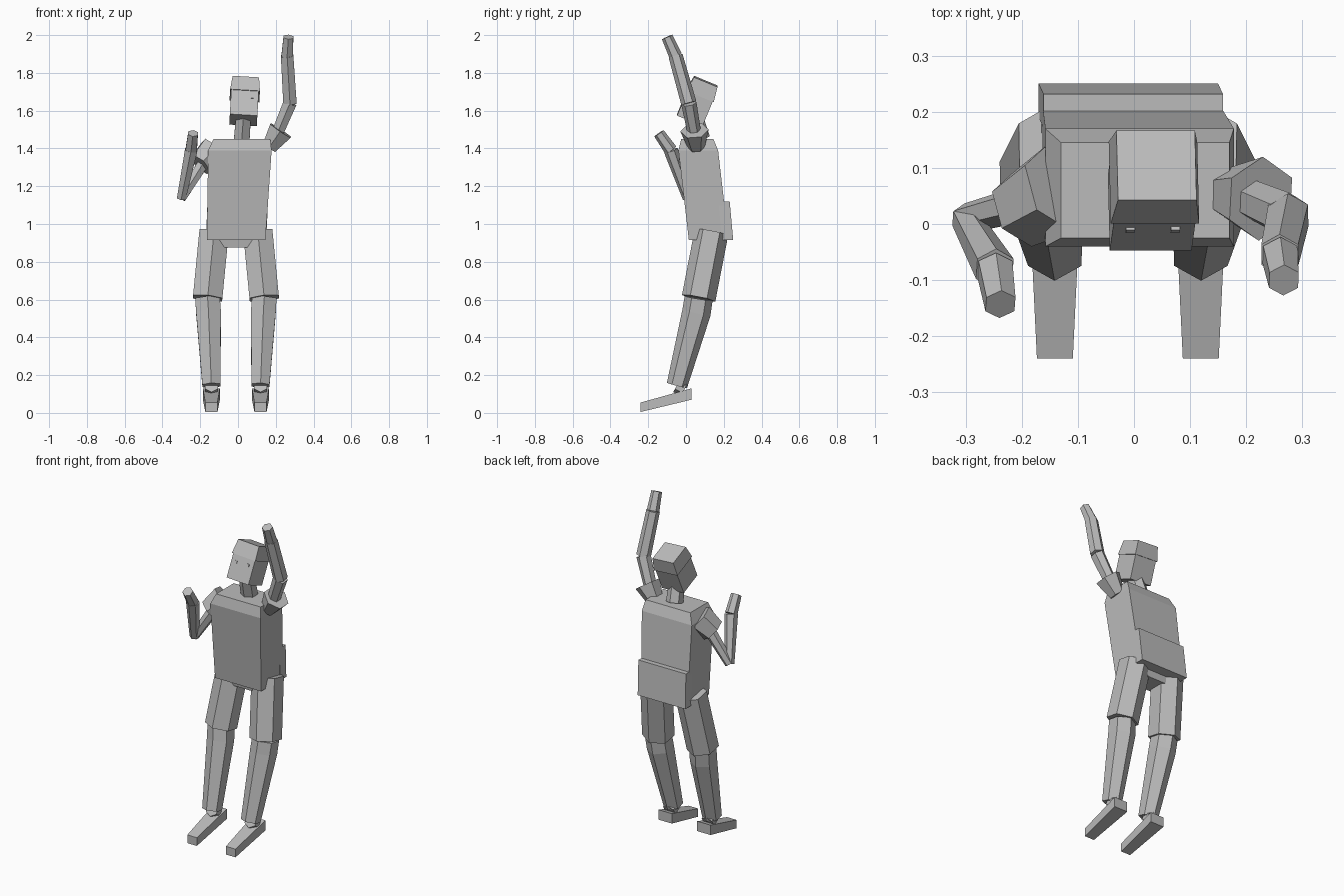
import bpy, bmesh, math
from mathutils import Vector

if "Cube" in bpy.data.objects:
    bpy.data.objects.remove(bpy.data.objects["Cube"], do_unlink=True)

grey = bpy.data.materials.new("plain grey")
grey.use_nodes = True
grey.diffuse_color = (.5, .5, .5, 1)
grey.node_tree.nodes["Principled BSDF"].inputs["Base Color"].default_value = grey.diffuse_color

SIDEWAYS, BACKWARD, UPWARD = Vector((1, 0, 0)), Vector((0, 1, 0)), Vector((0, 0, 1))


def add_ring(bm, centre, direction, reference, half_size, sides):
    """Add one cross-section, square to the given direction."""
    depth_axis = (reference - direction * reference.dot(direction)).normalized()
    width_axis = depth_axis.cross(direction)
    # Four-sided sections are turned and enlarged to become full rectangles
    phase = math.pi / sides if sides == 4 else math.pi / 2
    grow = math.sqrt(2) if sides == 4 else 1
    width, depth = (grow * half for half in half_size)
    ring = []
    for step in range(sides):
        angle = phase + math.tau * step / sides
        offset = width_axis * width * math.cos(angle) + depth_axis * depth * math.sin(angle)
        ring.append(bm.verts.new(centre + offset))
    return ring


def loft(name, points, half_sizes, sides=4, axis=None, reference=BACKWARD):
    """Skin cross-sections along a path and close both ends."""
    bm = bmesh.new()
    rings = []
    for index, point in enumerate(points):
        before = points[max(index - 1, 0)]
        after = points[min(index + 1, len(points) - 1)]
        direction = axis or (after - before).normalized()
        rings.append(add_ring(bm, point, direction, reference, half_sizes[index], sides))
    for lower, upper in zip(rings, rings[1:]):
        for near in range(sides):
            far = (near + 1) % sides
            bm.faces.new((lower[near], lower[far], upper[far], upper[near]))
    bm.faces.new(rings[0])
    bm.faces.new(rings[-1])
    bmesh.ops.recalc_face_normals(bm, faces=bm.faces)
    mesh = bpy.data.meshes.new(name)
    bm.to_mesh(mesh)
    bm.free()
    mesh.materials.append(grey)
    bpy.context.collection.objects.link(bpy.data.objects.new(name, mesh))


def limb(name, points, radii):
    """Six-sided tapered tube with an edge facing front and back."""
    loft(name, points, [(radius, radius) for radius in radii], sides=6)


# Shirt: boxy torso leaning back, with a bevelled shoulder edge
waist = Vector((-.01, .12, .915))
chest = Vector((.01, .065, 1.39))
neckline = Vector((.02, .06, 1.45))
loft("shirt", [waist, chest, neckline], [(.155, .105), (.168, .105), (.15, .085)], axis=UPWARD)

# Flap covering the lower back of the shirt
flap_bottom = waist + BACKWARD * .1
flap_top = waist.lerp(chest, .43) + BACKWARD * .105
loft("back_flap", [flap_bottom, flap_top], [(.16, .03)] * 2, axis=UPWARD)

# Head tipped back, with a cap
chin = Vector((.028, .02, 1.55))
crown = Vector((.04, .105, 1.755))
tilt = (crown - chin).normalized()
brim = chin.lerp(crown, .63)
loft("head", [chin, brim], [(.073, .073)] * 2, axis=tilt)
loft("cap", [brim, crown], [(.079, .079), (.07, .067)], axis=tilt)

# Neck
limb("neck", [neckline + BACKWARD * .02, chin.lerp(crown, .2)], [.048, .045])

# Eyes: small square plates on the face
face_back = tilt.cross(SIDEWAYS).normalized()
eye_line = chin.lerp(crown, .46) - face_back * .074
for label, side in (("left", 1), ("right", -1)):
    eye = eye_line + SIDEWAYS * side * .04
    loft(label + "_eye", [eye - tilt * .007, eye + tilt * .007], [(.008, .004)] * 2, axis=tilt)

# Hips between the legs
hip_centre = waist - SIDEWAYS * .001
loft("hips", [hip_centre - UPWARD * .04, hip_centre + UPWARD * .05], [(.06, .06), (.12, .075)], axis=UPWARD)

# Legs, the same on both sides of the hip centre
for label, side in (("left", 1), ("right", -1)):
    def joint(outward, y, z):
        return Vector((hip_centre.x + side * outward, y, z))

    hip = joint(.116, .135, .957)
    knee = joint(.15, .067, .607)
    calf = joint(.145, .055, .53)
    ankle = joint(.13, -.048, .145)
    heel = joint(.13, .03, .1)
    toe = joint(.13, -.24, .03)
    limb(label + "_shorts_leg", [hip, knee], [.09, .09])
    limb(label + "_shin", [knee, calf, ankle], [.075, .076, .055])
    limb(label + "_ankle", [ankle, ankle.lerp(heel, .5)], [.04, .04])
    loft(label + "_shoe", [heel, toe], [(.045, .03), (.032, .025)], axis=BACKWARD, reference=UPWARD)


def arm(label, shoulder, cuff, elbow, wrist, fingertip, sleeve_radii, elbow_radius):
    limb(label + "_sleeve", [shoulder, cuff], sleeve_radii)
    limb(label + "_upper_arm", [shoulder.lerp(cuff, .5), elbow], [.035, elbow_radius])
    limb(label + "_forearm", [elbow, wrist], [elbow_radius, .038])
    limb(label + "_hand", [wrist, fingertip], [.035, .03])


# Left arm raised overhead
arm("left",
    shoulder=Vector((.165, .055, 1.405)),
    cuff=Vector((.226, .045, 1.495)),
    elbow=Vector((.275, .015, 1.64)),
    wrist=Vector((.26, -.055, 1.89)),
    fingertip=Vector((.267, -.1, 1.99)),
    sleeve_radii=[.045, .075], elbow_radius=.041)

# Right arm bent, with the hand up
arm("right",
    shoulder=Vector((-.13, .065, 1.39)),
    cuff=Vector((-.2, .025, 1.315)),
    elbow=Vector((-.3, .01, 1.135)),
    wrist=Vector((-.248, -.08, 1.39)),
    fingertip=Vector((-.238, -.143, 1.48)),
    sleeve_radii=[.085, .07], elbow_radius=.027)
